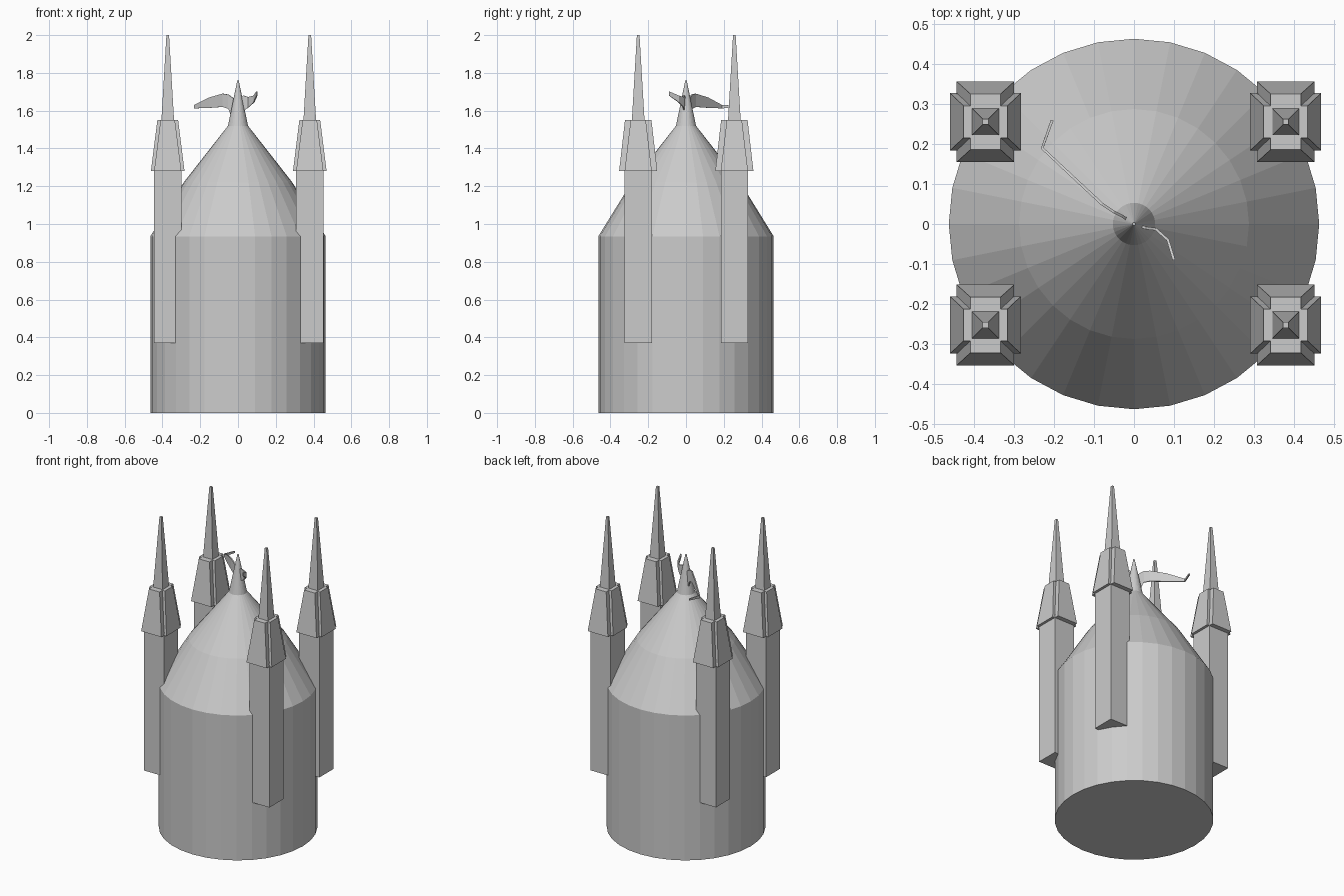
import bpy
import bmesh
from math import cos, sin, pi

cube = bpy.data.objects.get("Cube")
if cube:
    bpy.data.objects.remove(cube, do_unlink=True)

stone = bpy.data.materials.new("grey stone")
stone.use_nodes = True
GREY = (0.6, 0.6, 0.6, 1)
stone.diffuse_color = GREY
stone.node_tree.nodes["Principled BSDF"].inputs["Base Color"].default_value = GREY


def finish(name, bm):
    bmesh.ops.recalc_face_normals(bm, faces=bm.faces)
    mesh = bpy.data.meshes.new(name)
    bm.to_mesh(mesh)
    bm.free()
    mesh.materials.append(stone)
    obj = bpy.data.objects.new(name, mesh)
    bpy.context.collection.objects.link(obj)
    return obj


def loft(name, loops):
    """Closed solid through a stack of equal-length rings."""
    bm = bmesh.new()
    rings = [[bm.verts.new(p) for p in loop] for loop in loops]
    n = len(rings[0])
    for low, high in zip(rings, rings[1:]):
        for i in range(n):
            j = (i + 1) % n
            bm.faces.new((low[i], low[j], high[j], high[i]))
    bm.faces.new(rings[0][::-1])
    bm.faces.new(rings[-1])
    return finish(name, bm)


def circle(r, z, n=32):
    return [(r * cos(2 * pi * i / n), r * sin(2 * pi * i / n), z) for i in range(n)]


def rect(cx, cy, hx, hy, z):
    return [(cx + sx * hx, cy + sy * hy, z)
            for sx, sy in ((-1, -1), (1, -1), (1, 1), (-1, 1))]


def ribbon(name, stations):
    """Thin upright sheet; each station is x, y, lower z, upper z."""
    bm = bmesh.new()
    pairs = [(bm.verts.new((x, y, a)), bm.verts.new((x, y, b)))
             for x, y, a, b in stations]
    for (a, b), (c, d) in zip(pairs, pairs[1:]):
        bm.faces.new((a, c, d, b))
    obj = finish(name, bm)
    solid = obj.modifiers.new("thickness", "SOLIDIFY")
    solid.thickness = 0.007
    solid.offset = 0


# Round keep with its two-pitch roof and pointed finial
loft("keep_and_roof", [circle(r, z) for r, z in
     ((0.464, 0), (0.464, 0.935), (0.288, 1.22), (0.053, 1.52), (0.004, 1.76))])

# Four corner turrets
for side, cx in (("right", -0.372), ("left", 0.38)):
    for end, cy in (("front", -0.253), ("back", 0.256)):
        name = f"{end}_{side}_turret"
        tiers = {
            "shaft": ((0.072, 0.072, 0.37), (0.072, 0.072, 1.3)),
            "cap_long": ((0.072, 0.101, 1.28), (0.038, 0.07, 1.55)),
            "cap_wide": ((0.089, 0.072, 1.28), (0.055, 0.04, 1.55)),
            "spire": ((0.034, 0.034, 1.54), (0.007, 0.007, 2.0)),
        }
        for part, sections in tiers.items():
            loft(f"{name}_{part}", [rect(cx, cy, *s) for s in sections])

# Curling pennant around the finial
ribbon("pennant_tail", [
    (0, 0, 1.55, 1.64), (-0.03, 0.02, 1.56, 1.67), (-0.05, 0.03, 1.61, 1.685),
    (-0.08, 0.05, 1.62, 1.69), (-0.15, 0.115, 1.615, 1.67),
    (-0.23, 0.19, 1.612, 1.63), (-0.205, 0.26, 1.617, 1.627)])
ribbon("pennant_tip", [
    (0, 0, 1.57, 1.66), (0.03, -0.01, 1.6, 1.68), (0.055, -0.013, 1.617, 1.672),
    (0.085, -0.04, 1.645, 1.68), (0.1, -0.09, 1.68, 1.702)])
